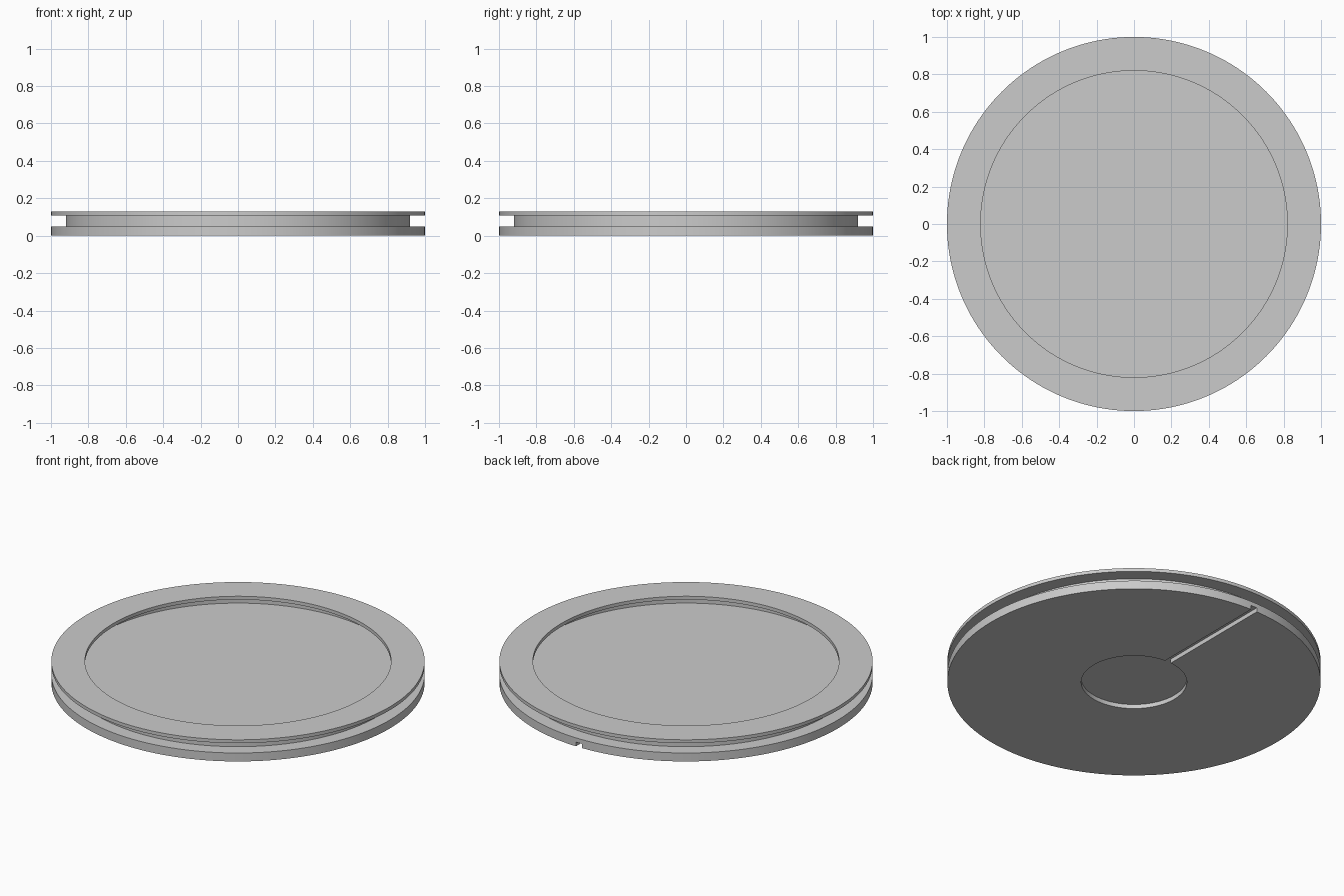
import bpy, bmesh, math
from mathutils import Vector

SEGMENTS = 160
BASE_TOP, LIP_BOTTOM, LIP_TOP = 0.05, 0.108, 0.128
RECESS_R, RECESS_DEPTH, SLOT_WIDTH = 0.283, 0.025, 0.04

cube = bpy.data.objects.get("Cube")
if cube:
    bpy.data.objects.remove(cube, do_unlink=True)

grey = bpy.data.materials.new("plain_grey")
grey.use_nodes = True
colour = (0.6, 0.6, 0.6, 1)
grey.diffuse_color = colour
grey.node_tree.nodes["Principled BSDF"].inputs["Base Color"].default_value = colour


def add_object(name, bm):
    """Turn a bmesh into a grey object."""
    bmesh.ops.recalc_face_normals(bm, faces=bm.faces)
    mesh = bpy.data.meshes.new(name)
    bm.to_mesh(mesh)
    bm.free()
    mesh.materials.append(grey)
    obj = bpy.data.objects.new(name, mesh)
    bpy.context.collection.objects.link(obj)
    return obj


def lathe(name, profile):
    """Revolve (radius, height) points around the z axis."""
    bm = bmesh.new()
    verts = [bm.verts.new((r, 0, z)) for r, z in profile]
    edges = [bm.edges.new(pair) for pair in zip(verts, verts[1:])]
    bmesh.ops.spin(bm, geom=verts + edges, cent=(0, 0, 0), axis=(0, 0, 1),
                   angle=math.tau, steps=SEGMENTS)
    bmesh.ops.remove_doubles(bm, verts=bm.verts, dist=0.0001)
    return add_object(name, bm)


def select_only(obj):
    bpy.ops.object.select_all(action='DESELECT')
    obj.select_set(True)
    bpy.context.view_layer.objects.active = obj


# Base disc with a round recess underneath
base = lathe("base_disc", [
    (0, RECESS_DEPTH), (RECESS_R, RECESS_DEPTH), (RECESS_R, 0),
    (1, 0), (1, BASE_TOP), (0, BASE_TOP)])

# Thin wall carrying a flat lip that overhangs on both sides
rim = lathe("rim_wall_and_lip", [
    (0.92, BASE_TOP), (0.92, LIP_BOTTOM), (1, LIP_BOTTOM), (1, LIP_TOP),
    (0.82, LIP_TOP), (0.82, LIP_BOTTOM), (0.9, LIP_BOTTOM), (0.9, BASE_TOP)])

# Straight slot under the base, from the recess out through the back edge
bm = bmesh.new()
bmesh.ops.create_cube(bm, size=1)
bmesh.ops.scale(bm, verts=bm.verts, vec=(SLOT_WIDTH, 1, 2 * RECESS_DEPTH))
bmesh.ops.translate(bm, verts=bm.verts, vec=Vector((0, RECESS_R / 2 + 0.6, 0)))
cutter = add_object("slot_cutter", bm)
cutter.hide_render = True

cut = base.modifiers.new("slot", 'BOOLEAN')
cut.operation = 'DIFFERENCE'
cut.solver = 'EXACT'
cut.object = cutter
select_only(base)
bpy.ops.object.modifier_apply(modifier=cut.name)
bpy.data.objects.remove(cutter, do_unlink=True)

for part in (base, rim):
    select_only(part)
    bpy.ops.object.shade_smooth_by_angle(angle=math.radians(30))
